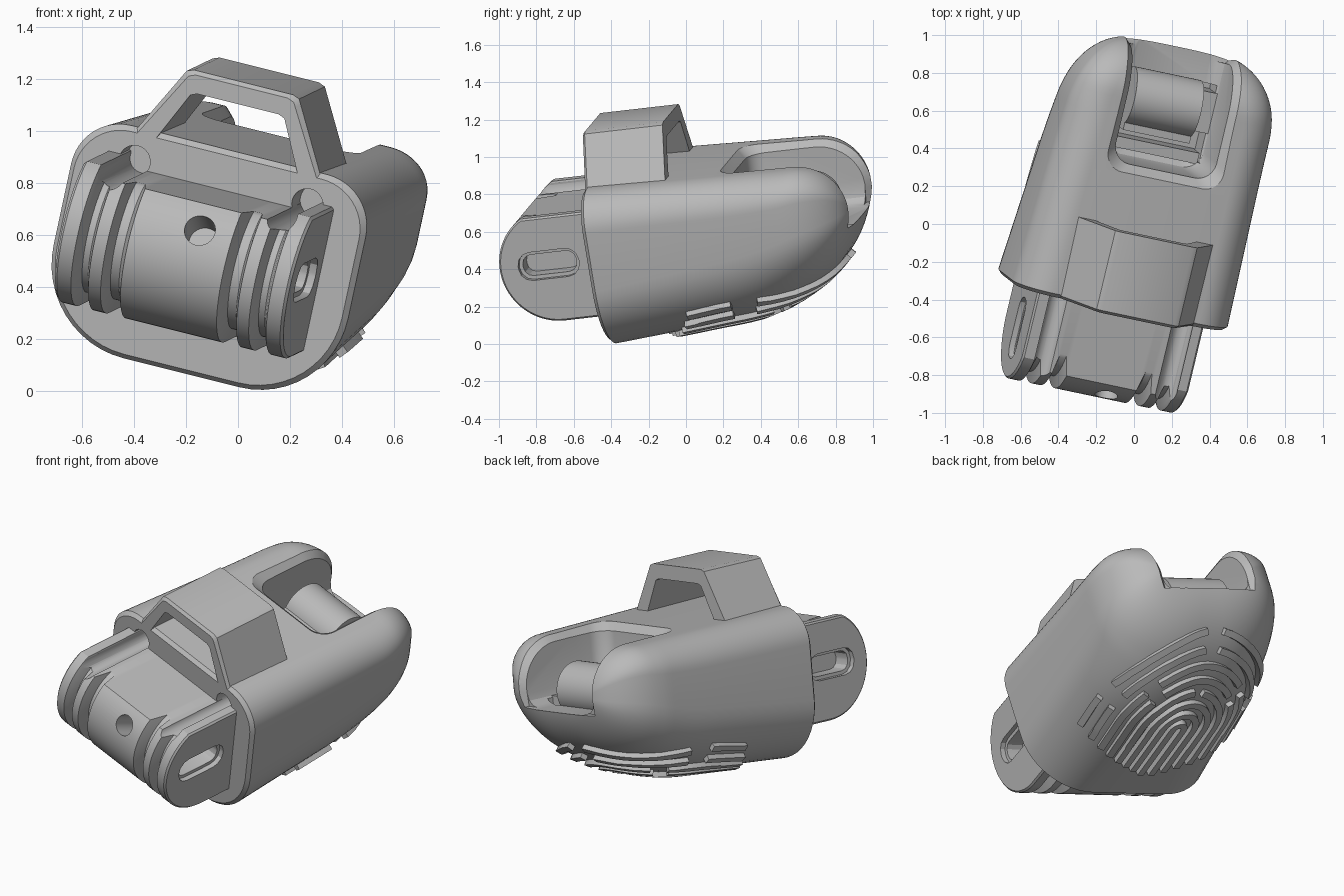
import bpy, bmesh
from math import sin, cos, pi, asin, sqrt, radians
from mathutils import Vector, Matrix
from mathutils.bvhtree import BVHTree

if "Cube" in bpy.data.objects:
    bpy.data.objects.remove(bpy.data.objects["Cube"])

grey = bpy.data.materials.new("plain grey")
grey.use_nodes = True
grey.diffuse_color = (0.49, 0.49, 0.49, 1)
grey.node_tree.nodes["Principled BSDF"].inputs["Base Color"].default_value = (0.49, 0.49, 0.49, 1)

# Parts are built square, then the finished set is tilted into its pose
U = Vector((0.951, -0.2, -0.238)).normalized()
V = Vector((0.231, 0.967, 0.111))
V = (V - U * V.dot(U)).normalized()
W = U.cross(V)
POSE = Matrix((U, V, W)).transposed().to_4x4()
MID = -0.163
FRONT = -0.36
parts = []


def add_loft(bm, rings):
    rows = [[bm.verts.new(p) for p in ring] for ring in rings]
    n = len(rows[0])
    for a, b in zip(rows, rows[1:]):
        for i in range(n):
            j = (i + 1) % n
            bm.faces.new((a[i], a[j], b[j], b[i]))
    bm.faces.new(rows[0][::-1])
    bm.faces.new(rows[-1])


def make(name, *lofts, part=True):
    bm = bmesh.new()
    for rings in lofts:
        add_loft(bm, rings)
    bmesh.ops.recalc_face_normals(bm, faces=bm.faces)
    mesh = bpy.data.meshes.new(name)
    bm.to_mesh(mesh)
    bm.free()
    mesh.materials.append(grey)
    obj = bpy.data.objects.new(name, mesh)
    bpy.context.collection.objects.link(obj)
    if part:
        parts.append(obj)
    return obj


def cut(obj, *cutters):
    for c in cutters:
        m = obj.modifiers.new("cut", "BOOLEAN")
        m.operation, m.solver, m.object = "DIFFERENCE", "EXACT", c
    bpy.context.view_layer.update()
    dg = bpy.context.evaluated_depsgraph_get()
    mesh = bpy.data.meshes.new_from_object(obj.evaluated_get(dg))
    obj.modifiers.clear()
    obj.data = mesh
    for c in cutters:
        bpy.data.objects.remove(c)


def rounded(x0, x1, y0, y1, low, top, n=8):
    """Rounded rectangle; low and top are (x, y) corner radii."""
    pts = []
    for sx, sy, start, (a, b) in ((1, 1, 0, top), (0, 1, 1, top), (0, 0, 2, low), (1, 0, 3, low)):
        cx = x1 - a if sx else x0 + a
        cy = y1 - b if sy else y0 + b
        for i in range(n + 1):
            t = (start + i / n) * pi / 2
            pts.append((cx + a * cos(t), cy + b * sin(t)))
    return pts


def circle(r, n=32):
    return [(r * cos(2 * pi * i / n), r * sin(2 * pi * i / n)) for i in range(n)]


def along_x(outline, lo, hi):
    return [[(x, a, b) for a, b in outline] for x in (lo, hi)]


def along_y(outline, lo, hi):
    return [[(a, y, b) for a, b in outline] for y in (lo, hi)]


def box(x0, x1, y0, y1, z0, z1):
    return along_x([(y0, z0), (y1, z0), (y1, z1), (y0, z1)], x0, x1)


# Housing: rounded section that tapers gently, then closes to a domed rear
def arc(v, start, length):
    t = min(1, max(0, (v - start) / length))
    return sqrt(1 - t * t)


def section(v, inset=0):
    s = min(1, (v - FRONT) / 1.1)
    mid = MID + 0.022 * s
    hw = 0.25 + (0.347 - 0.038 * s) * arc(v, 0.67, 0.38) - inset
    hi = 0.67 + (0.29 - 0.025 * s) * arc(v, 0.77, 0.28) - inset
    lo = 0.66 - (0.59 - 0.065 * s) * arc(v, 0.35, 0.7) + inset
    k, h = hw / 0.597, (hi - lo) / 0.885
    low = ((0.36 + 0.14 * s) * k, (0.36 + 0.1 * s) * h)
    top = (0.2 * k, 0.2 * h)
    return [(a, v, b) for a, b in rounded(mid - hw, mid + hw, lo, hi, low, top, 12)]


stations = [FRONT + 0.02, -0.1, 0.15] + [0.35 + 0.7 * sin(i * pi / 56) for i in range(29)]
housing = make("housing", [section(FRONT, 0.02)] + [section(v) for v in stations])
skin = BVHTree.FromPolygons([v.co for v in housing.data.vertices],
                            [p.vertices[:] for p in housing.data.polygons])


# Rear opening with flared rim, deeper pocket and two cord holes
def opening(w, grow):
    return [(a, b, w) for a, b in rounded(-0.42 - grow, 0.14 + grow, 0.41 - grow, 1.4, (0.1, 0.1), (0.1, 0.1))]


slot = make("slot_cutter", [opening(w, g) for w, g in
            ((0.56, -0.08), (0.575, -0.035), (0.6, -0.01), (0.64, 0), (0.9, 0), (1.0, 0.1))], part=False)
path = [(0.65, 0.937, 0, 1)]
path += [(0.77 + 0.28 * sin(t), 0.67 + 0.266 * cos(t), sin(t), cos(t)) for t in [i * pi / 24 for i in range(13)]]
path += [(1.04, 0.56, 0.98, -0.17)]
flare = make("flare_cutter", [[(-0.14 + s * hw, v + nv * d, w + nw * d)
             for s, hw, d in ((-1, 0.28, -0.037), (1, 0.28, -0.037), (1, 0.367, 0.05), (-1, 0.367, 0.05))]
             for v, w, nv, nw in path], part=False)
pocket = make("pocket_cutter", box(-0.4, 0.12, 0.46, 0.88, 0.44, 0.7), part=False)
cord_holes = [make("cord_hole", along_y([(MID + s * 0.35 + a, 0.83 + b) for a, b in circle(0.062)], -0.5, -0.22),
                   part=False) for s in (-1, 1)]
cut(housing, slot, flare, pocket, *cord_holes)

# Roller and rests inside the opening
make("roller", along_x([(0.74 + a, 0.635 + b) for a, b in circle(0.155, 48)], -0.35, 0.02))
make("roller_nose", box(-0.35, 0.02, 0.56, 0.68, 0.44, 0.7))
make("roller_rest", box(0.02, 0.13, 0.62, 0.84, 0.43, 0.6))
make("pocket_rest", box(-0.39, 0.11, 0.45, 0.51, 0.43, 0.6))


# Trapezoid bridge on top of the housing
def trapezoid(base, top, w0, w1, inset=0):
    b, t = base - inset, top - inset
    z = w1 - inset
    k = (b - t) / (z - w0)
    c = 0.03
    return [(MID + x, y) for x, y in ((-b, w0), (b, w0), (t + c * k, z - c), (t + c * k * 0.35, z - c * 0.35),
            (t - c * 0.7, z), (c * 0.7 - t, z), (-t - c * k * 0.35, z - c * 0.35), (-t - c * k, z - c))]


def bridge_ring(v, inset):
    return [(a, v, b) for a, b in trapezoid(0.395, 0.222, 0.91, 1.23, inset)]


bridge = make("bridge", [bridge_ring(FRONT, 0.015), bridge_ring(FRONT + 0.015, 0), bridge_ring(0.085, 0)])
cut(bridge, make("bridge_cutter", along_y(trapezoid(0.305, 0.185, 0.9, 1.145), -0.5, 0.2), part=False))

# Grooved front arm: rounded nose, flat top, raised outer rails, cord channels
ARM, CV, CW = -0.169, -0.565, 0.576


def arm_ring(x, r, top):
    end = pi - asin(min(1, (top - CW) / r))
    pts = [(x, -0.2, CW - r)]
    for i in range(33):
        t = 1.5 * pi + (end - 1.5 * pi) * i / 32
        pts.append((x, CV + r * cos(t), CW + r * sin(t)))
    return pts + [(x, -0.2, top)]


half = [(0.462, 0.3, 0.835), (0.452, 0.31, 0.845), (0.395, 0.31, 0.845), (0.385, 0.29, 0.805), (0.37, 0.25, 0.805),
        (0.345, 0.25, 0.805), (0.325, 0.31, 0.805), (0.275, 0.31, 0.805),
        (0.255, 0.25, 0.805), (0.22, 0.25, 0.805), (0.195, 0.31, 0.805)]
spans = [(-x, r, t) for x, r, t in half] + half[::-1]
arm = make("arm", [arm_ring(ARM + x, r, t) for x, r, t in spans])
arm_cutters = []
for s in (-1, 1):
    outline = rounded(-0.77, -0.435, 0.505, 0.66, (0.07, 0.07), (0.07, 0.07), 3)
    inner = rounded(-0.75, -0.455, 0.525, 0.64, (0.05, 0.05), (0.05, 0.05), 3)
    x = ARM + s * 0.462
    arm_cutters.append(make("side_slot", [[(x + s * d, a, b) for a, b in o]
                       for d, o in ((0.05, outline), (-0.03, outline), (-0.031, inner), (-0.13, inner))], part=False))
    arm_cutters.append(make("cord_channel", along_y([(MID + s * 0.345 + a, 0.825 + b) for a, b in circle(0.055)],
                            -1, -0.1), part=False))
axis = Vector((0, -cos(radians(26)), sin(radians(26))))
side = Vector((1, 0, 0))
up = axis.cross(side)
nose_hole = make("nose_hole", [[Vector((-0.105, CV, CW)) + axis * d + side * a + up * b for a, b in circle(0.06)]
                 for d in (0.16, 0.4)], part=False)
cut(arm, nose_hole, *arm_cutters)

# Grip ridges: nested arches with gaps, wrapped onto the underside
ridges = []


def wrap_ridge(centres):
    hits = [skin.ray_cast(Vector((a, b, -1)), Vector((0, 0, 1)))[:2] for a, b in centres]
    hits = [(p, n if n.z < 0 else -n) for p, n in hits if p is not None]
    hits = [(p, n) for p, n in hits if n.z < -0.3]
    if len(hits) < 4:
        return
    rings = []
    for i, (p, n) in enumerate(hits):
        run = hits[min(i + 1, len(hits) - 1)][0] - hits[max(i - 1, 0)][0]
        out = run.cross(n).normalized() * 0.02
        rings.append([p + out - n * 0.02, p + out + n * 0.03, p - out + n * 0.03, p - out - n * 0.02])
    ridges.append(rings)


def arch(k):
    wide, tall, leg = 0.035 + 0.065 * k, 0.05 + 0.083 * k, 0.42 - 0.035 * k
    legs = [leg * (1 - i / 10) for i in range(10)]
    return ([(-0.16 + wide, 0.29 - d) for d in legs]
            + [(-0.16 + wide * cos(t), 0.29 + tall * sin(t)) for t in [i * pi / 28 for i in range(29)]]
            + [(-0.16 - wide, 0.29 - d) for d in legs[::-1]])


for k in range(8):
    line = arch(k)
    pieces = (1, 1, 1, 2, 3, 3, 4, 4)[k]
    size = len(line) // pieces
    for j in range(pieces):
        gap = 1 if j else 0
        stop = len(line) if j == pieces - 1 else (j + 1) * size
        wrap_ridge(line[j * size + gap:stop])
make("grip_ridges", *ridges)

# Pose and shade every part
for obj in parts:
    obj.data.transform(POSE)
    for p in obj.data.polygons:
        p.use_smooth = True
    obj.data.set_sharp_from_angle(angle=radians(28))
